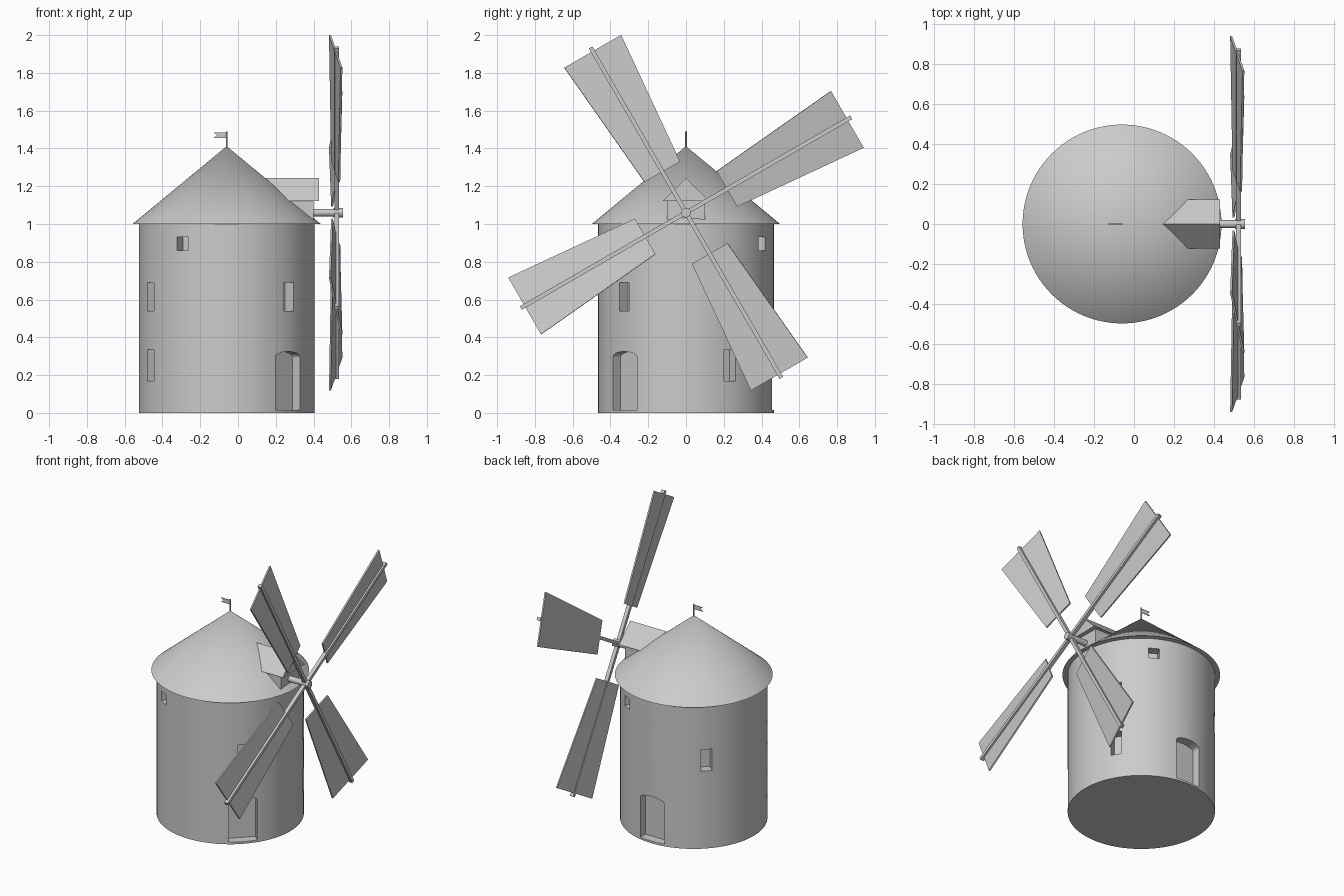
import bpy, bmesh
from math import radians, sin, cos, pi
from mathutils import Matrix

cube = bpy.data.objects.get("Cube")
if cube:
    bpy.data.objects.remove(cube)

CX = -0.06                    # tower axis
HUB = (0.522, 0, 1.06)        # centre of the sail cross

stone = bpy.data.materials.new("pale grey")
stone.use_nodes = True
GREY = (0.6, 0.6, 0.6, 1)
stone.diffuse_color = GREY
stone.node_tree.nodes["Principled BSDF"].inputs["Base Color"].default_value = GREY


def finish(name, bm, matrix=Matrix()):
    """Turn a bmesh into a named object."""
    bmesh.ops.transform(bm, matrix=matrix, verts=bm.verts)
    bmesh.ops.recalc_face_normals(bm, faces=bm.faces)
    mesh = bpy.data.meshes.new(name)
    bm.to_mesh(mesh)
    bm.free()
    mesh.materials.append(stone)
    obj = bpy.data.objects.new(name, mesh)
    bpy.context.collection.objects.link(obj)
    return obj


def smooth(obj):
    bpy.ops.object.select_all(action='DESELECT')
    obj.select_set(True)
    bpy.context.view_layer.objects.active = obj
    bpy.ops.object.shade_smooth_by_angle(angle=radians(30))


def prism(name, profile, start, end, matrix=Matrix()):
    """Extrude a (y, z) profile along x."""
    bm = bmesh.new()
    face = bm.faces.new([bm.verts.new((start, y, z)) for y, z in profile])
    moved = bmesh.ops.extrude_face_region(bm, geom=[face])["geom"]
    verts = [v for v in moved if isinstance(v, bmesh.types.BMVert)]
    bmesh.ops.translate(bm, vec=(end - start, 0, 0), verts=verts)
    return finish(name, bm, matrix)


def rectangle(half_width, low, high):
    return [(-half_width, low), (half_width, low), (half_width, high), (-half_width, high)]


def cone(name, r1, r2, depth, sides, matrix):
    """Cone or cylinder rising along z from its base."""
    bm = bmesh.new()
    bmesh.ops.create_cone(bm, cap_ends=True, segments=sides, radius1=r1, radius2=r2, depth=depth,
                          matrix=Matrix.Translation((0, 0, depth / 2)))
    obj = finish(name, bm, matrix)
    smooth(obj)
    return obj


# Tower with recessed windows and arched doors
tower = cone("tower", 0.465, 0.465, 1.0, 96, Matrix.Translation((CX, 0, 0)))
low, middle, top = (rectangle(0.035, *span) for span in ((0.17, 0.335), (0.54, 0.69), (0.86, 0.93)))
arch = [(0.092 * cos(t * pi / 8), 0.295 + 0.03 * sin(t * pi / 8)) for t in range(9)]
door = [(-0.092, 0.015), (0.092, 0.015)] + arch
openings = [(-45, door), (90, door), (-45, middle), (135, middle)]
for side in (30, 210):
    openings += [(side, low), (side, middle), (side + 30, top)]
for angle, profile in openings:
    place = Matrix.Translation((CX, 0, 0)) @ Matrix.Rotation(radians(angle), 4, 'Z')
    cutter = prism("opening_cutter", profile, 0.4, 0.6, place)
    cutter.hide_render = True
    cut = tower.modifiers.new("opening", 'BOOLEAN')
    cut.operation, cut.solver, cut.object = 'DIFFERENCE', 'EXACT', cutter
    bpy.context.view_layer.objects.active = tower
    bpy.ops.object.modifier_apply(modifier=cut.name)
    bpy.data.objects.remove(cutter)
smooth(tower)

# Conical roof
cone("roof", 0.498, 0, 0.412, 96, Matrix.Translation((CX, 0, 1.0)))

# Dormer that carries the sail shaft
prism("dormer_wall", rectangle(0.1, 1.003, 1.125), 0.1, 0.4)
prism("dormer_roof", [(-0.122, 1.122), (0.122, 1.122), (0, 1.243)], 0.1, 0.43)

# Shaft and hub
along_x = Matrix.Rotation(pi / 2, 4, 'Y')
cone("shaft", 0.02, 0.02, 0.2, 24, Matrix.Translation((0.34, 0, HUB[2])) @ along_x)
cone("hub", 0.025, 0.025, 0.05, 24, Matrix.Translation((0.505, 0, HUB[2])) @ along_x)

# Four pitched sails on square spars
for i in range(4):
    arm = Matrix.Translation(HUB) @ Matrix.Rotation(radians(30 + 90 * i), 4, 'X')
    spar = [(0, -0.011), (1.01, -0.011), (1.01, 0.011), (0, 0.011)]
    prism(f"spar_{i + 1}", spar, -0.012, 0.014, arm)
    sail = [(0.25, -0.11), (0.987, -0.176), (0.987, 0.176), (0.25, 0.11)]
    pitch = Matrix.Rotation(radians(-10), 4, 'Y')
    tilt = Matrix.Rotation(radians(-10), 4, Matrix(((1, 0, 0), (0, 1, 0), (0, 0, 1))).row[1])
    prism(f"sail_{i + 1}", sail, -0.01, 0.0, arm @ tilt.inverted())

# Flagpole and swallow-tailed flag
cone("flagpole", 0.004, 0.004, 0.09, 12, Matrix.Translation((CX, 0, 1.4)))
flag = [(0, 1.455), (0.07, 1.455), (0.05, 1.47), (0.07, 1.485), (0, 1.485)]
prism("flag", flag, -0.002, 0.002, Matrix.Translation((CX, 0, 0)) @ Matrix.Rotation(pi / 2, 4, 'Z'))
